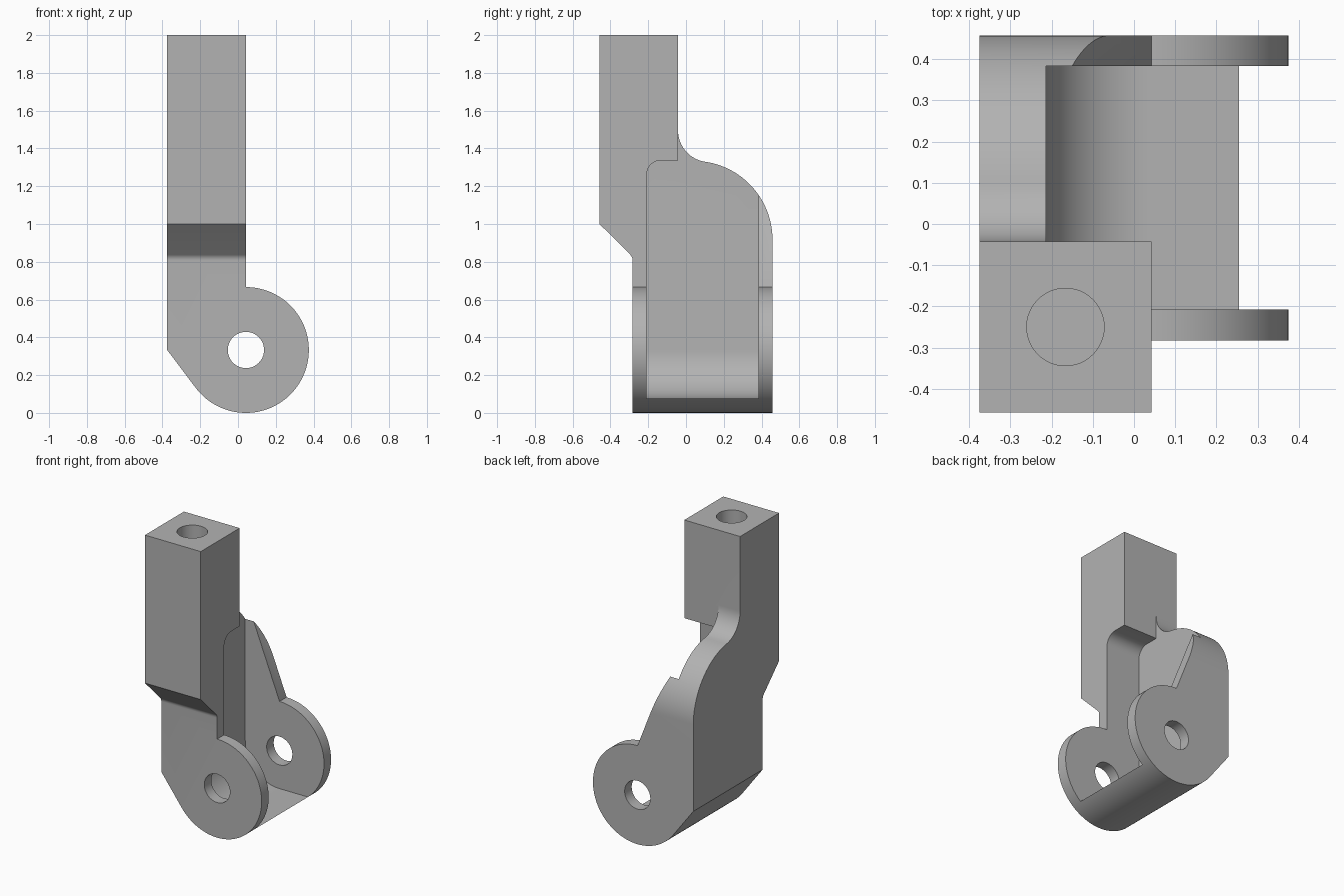
import bpy, bmesh
from math import sin, cos, radians, sqrt

cube = bpy.data.objects.get("Cube")
if cube:
    bpy.data.objects.remove(cube, do_unlink=True)

# Key dimensions
LEFT, EYE_X, EYE_Z, EYE_R = -0.375, 0.042, 0.333, 0.333
FRONT, BACK, POST_BACK = -0.458, 0.458, -0.042
PLATE, SLOT_FRONT, SLOT_BACK = -0.283, -0.208, 0.383
SLOT_R, SLOT_TOP, HOLE_R = 0.256, 1.337, 0.096
SLOT_X = EYE_X - SLOT_R


def arc(cx, cy, r, a0, a1, n):
    """Points on an arc, angles in degrees."""
    angles = [radians(a0 + (a1 - a0) * i / n) for i in range(n + 1)]
    return [(cx + r * cos(a), cy + r * sin(a)) for a in angles]


def prism(name, points, axis, lo, hi):
    """Extrude a closed profile along one axis."""
    place = {"x": lambda p, d: (d, p[0], p[1]),
             "y": lambda p, d: (p[0], d, p[1]),
             "z": lambda p, d: (p[0], p[1], d)}[axis]
    bm = bmesh.new()
    ends = [[bm.verts.new(place(p, d)) for p in points] for d in (lo, hi)]
    for end in ends:
        bm.faces.new(end)
    n = len(points)
    for i in range(n):
        j = (i + 1) % n
        bm.faces.new((ends[0][i], ends[0][j], ends[1][j], ends[1][i]))
    bmesh.ops.recalc_face_normals(bm, faces=bm.faces)
    mesh = bpy.data.meshes.new(name)
    bm.to_mesh(mesh)
    bm.free()
    obj = bpy.data.objects.new(name, mesh)
    bpy.context.collection.objects.link(obj)
    return obj


def combine(target, tool, operation):
    """Apply a boolean and discard the tool."""
    tool.hide_render = True
    mod = target.modifiers.new(tool.name, "BOOLEAN")
    mod.operation, mod.solver, mod.object = operation, "EXACT", tool
    bpy.context.view_layer.objects.active = target
    bpy.ops.object.modifier_apply(modifier=mod.name)
    bpy.data.objects.remove(tool, do_unlink=True)


# Side outline: post, sloped shoulder, rounded back and fillets
back_r, fillet, small = 0.417, 0.167, 0.042
back_y, back_z = BACK - back_r, 0.917
fil_y = POST_BACK + fillet
rise = sqrt((back_r + fillet) ** 2 - (fil_y - back_y) ** 2)
tangent = 90 - 8.2
side = [(FRONT, 2), (FRONT, 1)]
side += arc(PLATE - small, 0.808, small, 45, 0, 6)
side += [(PLATE, -0.2), (BACK, -0.2)]
side += arc(back_y, back_z, back_r, 0, tangent, 28)
side += arc(fil_y, back_z + rise, fillet, 180 + tangent, 180, 16)
side += [(POST_BACK, 2)]
bracket = prism("fork_bracket", side, "x", -1, 1)

# Front outline: straight post running into a round eye
front = [(LEFT, 2.2), (LEFT, EYE_Z)]
front += arc(EYE_X, EYE_Z, EYE_R, 217, 450, 80)
front += [(EYE_X, 2.2)]
combine(bracket, prism("front_outline", front, "y", -1, 1), "INTERSECT")

# Slot between the two plates, with one rounded upper edge
slot_profile = arc(EYE_X, EYE_Z, SLOT_R, 180, 270, 30)
slot_profile += [(0.6, EYE_Z - SLOT_R), (0.6, SLOT_TOP), (SLOT_X, SLOT_TOP)]
slot = prism("slot_cutter", slot_profile, "y", SLOT_FRONT, SLOT_BACK)
bm = bmesh.new()
bm.from_mesh(slot.data)
edges = [e for e in bm.edges if all(
    abs(v.co.z - SLOT_TOP) < 1e-4 and abs(v.co.y - SLOT_FRONT) < 1e-4 for v in e.verts)]
bmesh.ops.bevel(bm, geom=edges, offset=0.075, segments=10, profile=0.5, affect="EDGES")
bm.to_mesh(slot.data)
bm.free()
combine(bracket, slot, "DIFFERENCE")

# Sloped edge of the rear plate
slope = [(EYE_X, 0.667), (SLOT_X, 1.317), (SLOT_X, 1.8), (0.5, 1.8), (0.5, 0.667)]
combine(bracket, prism("slope_cutter", slope, "y", POST_BACK, 0.7), "DIFFERENCE")

# Pin hole through both plates and blind hole in the post
pin = arc(EYE_X, EYE_Z, HOLE_R, 0, 360, 48)[:-1]
combine(bracket, prism("pin_cutter", pin, "y", -1, 1), "DIFFERENCE")
bore = arc((LEFT + EYE_X) / 2, (FRONT + POST_BACK) / 2, 0.094, 0, 360, 48)[:-1]
combine(bracket, prism("bore_cutter", bore, "z", 1.45, 2.2), "DIFFERENCE")

# Single grey finish
grey = bpy.data.materials.new("plain_grey")
grey.use_nodes = True
colour = (0.45, 0.45, 0.45, 1)
grey.diffuse_color = colour
grey.node_tree.nodes["Principled BSDF"].inputs["Base Color"].default_value = colour
bracket.data.materials.clear()
bracket.data.materials.append(grey)

bpy.ops.object.select_all(action="DESELECT")
bracket.select_set(True)
bpy.context.view_layer.objects.active = bracket
bpy.ops.object.shade_smooth_by_angle(angle=radians(25))
